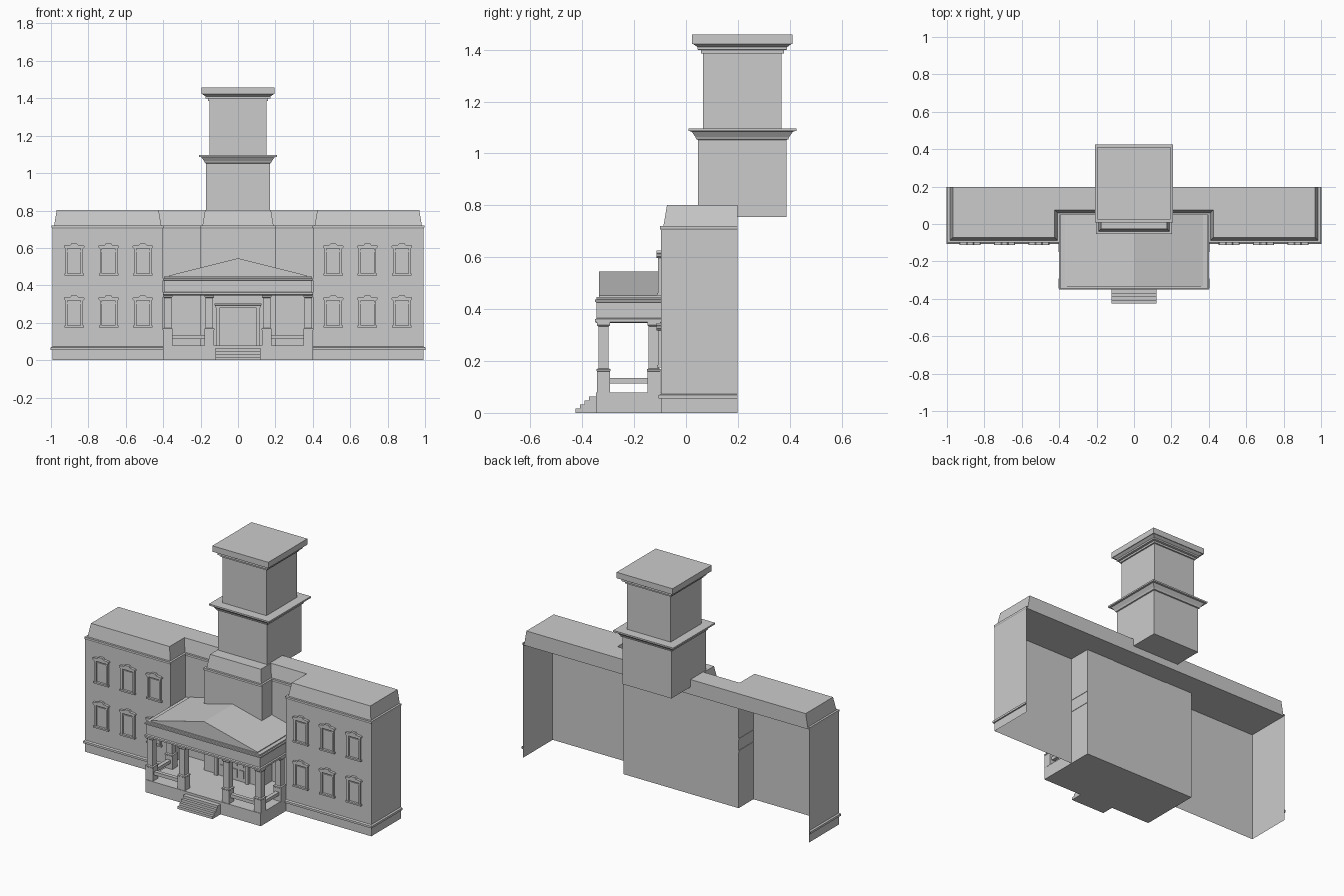
import bpy, bmesh
from mathutils import Vector

if "Cube" in bpy.data.objects:
    bpy.data.objects.remove(bpy.data.objects["Cube"])


def make(name, verts, faces, fix=True):
    me = bpy.data.meshes.new(name)
    bm = bmesh.new()
    vs = [bm.verts.new(v) for v in verts]
    for f in faces:
        bm.faces.new([vs[i] for i in f])
    if fix:
        bmesh.ops.recalc_face_normals(bm, faces=bm.faces)
    bm.to_mesh(me)
    bm.free()
    ob = bpy.data.objects.new(name, me)
    bpy.context.collection.objects.link(ob)
    return ob


def loft(name, rings):
    """Closed solid through a stack of equal-sized rings."""
    n = len(rings[0])
    faces = [tuple(range(n)), tuple(range((len(rings) - 1) * n, len(rings) * n))]
    for k in range(len(rings) - 1):
        for i in range(n):
            j = (i + 1) % n
            faces.append((k * n + i, k * n + j, k * n + n + j, k * n + n + i))
    return make(name, [v for r in rings for v in r], faces)


def rect(x0, x1, y0, y1, z):
    return [(x0, y0, z), (x1, y0, z), (x1, y1, z), (x0, y1, z)]


def box(name, x0, x1, y0, y1, z0, z1):
    return loft(name, [rect(x0, x1, y0, y1, z0), rect(x0, x1, y0, y1, z1)])


def square_stack(name, cx, cy, profile):
    """Square tower or column from (half width, z) pairs."""
    return loft(name, [rect(cx - h, cx + h, cy - h, cy + h, z) for h, z in profile])


def plate(name, outline, cx, cz, y0, y1):
    """Front-facing outline extruded along y."""
    return loft(name, [[(cx + x, y, cz + z) for x, z in outline] for y in (y0, y1)])


def offset(path, d):
    """Offset a right-angled plan path outward with mitred corners."""
    out = []
    for i, p in enumerate(path):
        n = set()
        for a, b in ((i - 1, i), (i, i + 1)):
            if a >= 0 and b < len(path):
                e = (Vector(path[b]) - Vector(path[a])).normalized()
                n.add((round(e.y), round(-e.x)))
        out.append((p[0] + d * sum(v[0] for v in n), p[1] + d * sum(v[1] for v in n)))
    return out


def sweep(name, path, profile):
    """Sheet running along a plan path, from (outward offset, z) pairs."""
    n = len(path)
    verts = [(x, y, z) for d, z in profile for x, y in offset(path, d)]
    faces = [(k * n + i, k * n + i + 1, k * n + n + i + 1, k * n + n + i)
             for k in range(len(profile) - 1) for i in range(n - 1)]
    return make(name, verts, faces, fix=False)


def mirrored(half):
    return [(-x, y) for x, y in half] + [(x, y) for x, y in reversed(half)]


# Plan outlines: main walls, and the eaves line that also follows the centre bay
wing = [(0.993, 0.198), (0.993, -0.097), (0.4, -0.097), (0.4, 0.05)]
wall_path = mirrored(wing)
eaves_path = mirrored(wing + [(0.2, 0.05), (0.2, -0.05)])

# Main shell, open at the back
sweep("main_walls", wall_path, [(0, 0), (0, 0.715)])
box("centre_bay", -0.2, 0.2, -0.05, 0.05, 0.07, 0.715)
for s in (-1, 1):
    p = [(s * x, y) for x, y in wing[:3]]
    sweep("base_moulding", p if s < 0 else p[::-1],
          [(0, 0.055), (0.009, 0.055), (0.009, 0.068), (0, 0.073)])
sweep("eaves_cornice", eaves_path, [(0, 0.705), (0.003, 0.71), (0.003, 0.72), (-0.012, 0.72)])

# Steep-edged roof
rings = []
for d, z in ((-0.003, 0.708), (-0.01, 0.72), (-0.024, 0.802)):
    rings.append([(x, y, z) for x, y in offset(eaves_path, d)])
loft("roof", rings)

# Tower with two cornices
square_stack("tower", 0, 0.217, [
    (0.17, 0.755), (0.17, 1.052), (0.177, 1.054), (0.181, 1.064), (0.196, 1.085),
    (0.208, 1.086), (0.208, 1.096), (0.152, 1.097), (0.152, 1.385), (0.16, 1.386),
    (0.16, 1.398), (0.173, 1.4), (0.173, 1.41), (0.19, 1.422), (0.194, 1.422), (0.194, 1.459)])

# Porch floor and steps
box("porch_floor", -0.4, 0.4, -0.346, 0.05, 0, 0.079)
for i in range(4):
    box("step", -0.121, 0.121, -0.426 + 0.0175 * i, -0.34, 0.016 * i, 0.016 * (i + 1))

# Porch columns: four in front, two against the wings
column = [(0.025, 0.078), (0.025, 0.16), (0.027, 0.162), (0.027, 0.168), (0.02, 0.172),
          (0.02, 0.333), (0.025, 0.338), (0.025, 0.35)]
for s in (-1, 1):
    for x, y in ((0.376, -0.318), (0.153, -0.318), (0.376, -0.124)):
        square_stack("porch_column", s * x, y, column)
    # Low rails between the columns
    xs = sorted((s * 0.175, s * 0.355))
    box("front_rail", xs[0], xs[1], -0.33, -0.306, 0.114, 0.135)
    xs = sorted((s * 0.364, s * 0.388))
    box("side_rail", xs[0], xs[1], -0.296, -0.146, 0.114, 0.135)

# Porch entablature and pediment
loft("porch_entablature", [rect(-h, h, -h + 0.051, 0.05, z) for h, z in (
    (0.395, 0.347), (0.402, 0.35), (0.402, 0.361), (0.395, 0.365), (0.395, 0.425),
    (0.402, 0.428), (0.402, 0.436), (0.395, 0.438), (0.395, 0.447))])
plate("pediment", [(-0.37, 0), (0.37, 0), (0.37, 0.006), (0, 0.099), (-0.37, 0.006)],
      0, 0.446, -0.335, 0.05)

# Windows: frame, sash bar, sill and shaped hood
hood = [(-0.047, 0), (0.047, 0), (0.056, 0.009), (0.053, 0.016), (0.02, 0.02), (0.014, 0.029),
        (-0.014, 0.029), (-0.02, 0.02), (-0.053, 0.016), (-0.056, 0.009)]
for s in (-1, 1):
    for wx in (0.509, 0.692, 0.876):
        for z in (0.175, 0.453):
            x = s * wx
            for e in (-1, 1):
                box("window_jamb", x + e * 0.041 - 0.006, x + e * 0.041 + 0.006,
                    -0.108, -0.097, z, z + 0.145)
            box("window_sash_bar", x - 0.035, x + 0.035, -0.102, -0.097, z + 0.126, z + 0.132)
            box("window_sill", x - 0.052, x + 0.052, -0.111, -0.097, z, z + 0.01)
            plate("window_hood", hood, x, z + 0.143, -0.113, -0.097)

# Entrance: surround, leaves, raised panels
for s in (-1, 1):
    x = s * 0.107
    box("door_jamb", x - 0.011, x + 0.011, -0.07, -0.05, 0.079, 0.285)
    for i in range(2):
        px = s * (0.023 + 0.044 * i)
        for z0, z1 in ((0.1, 0.15), (0.17, 0.235), (0.25, 0.275)):
            box("door_panel", px - 0.014, px + 0.014, -0.063, -0.055, z0, z1)
box("door_leaves", -0.096, 0.096, -0.057, -0.05, 0.079, 0.285)
loft("door_lintel", [rect(-h, h, y, -0.05, z) for h, y, z in (
    (0.12, -0.072, 0.282), (0.12, -0.072, 0.292), (0.125, -0.077, 0.295), (0.125, -0.077, 0.304))])
